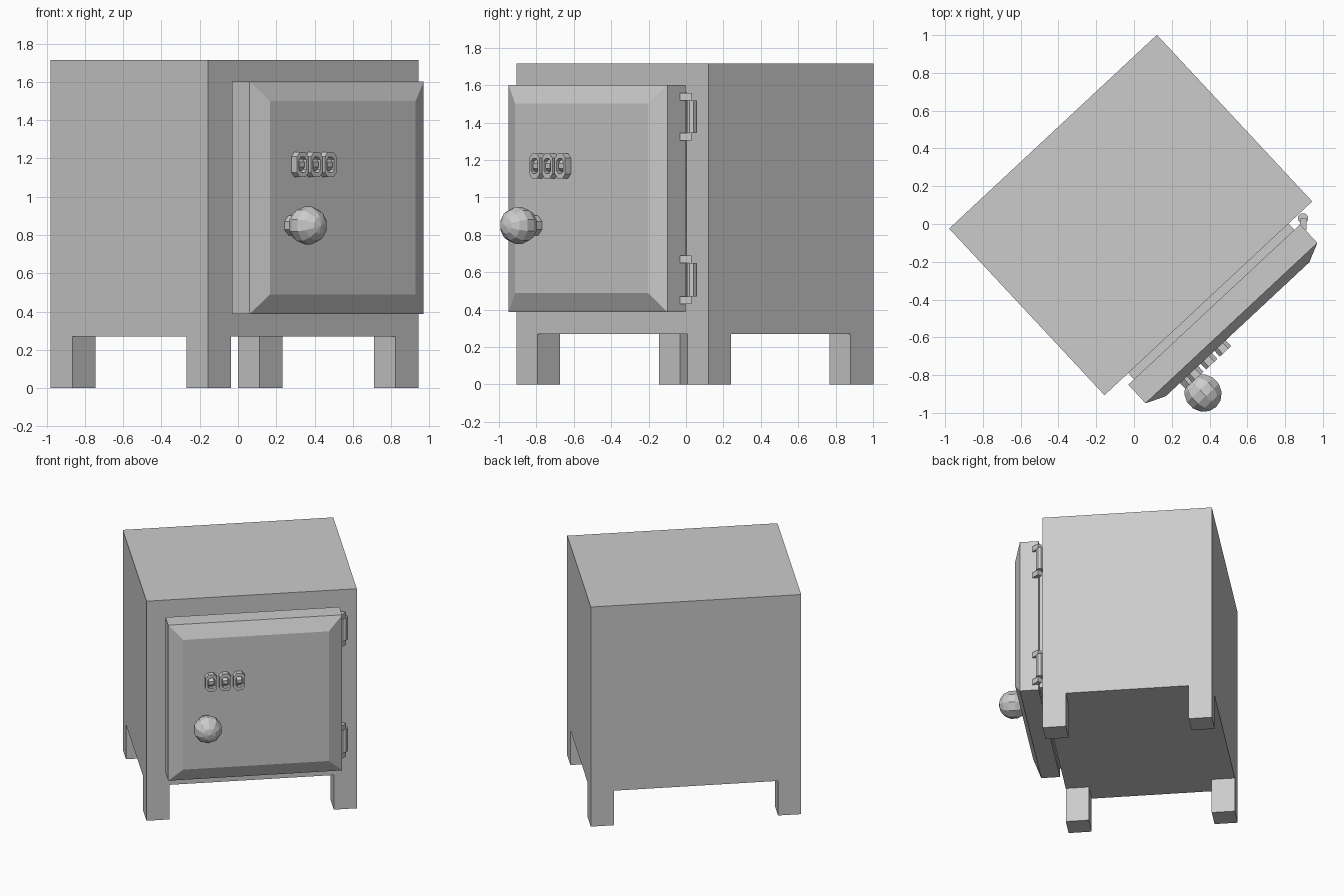
import bpy, bmesh, math
from mathutils import Matrix, Vector

if "Cube" in bpy.data.objects:
    bpy.data.objects.remove(bpy.data.objects["Cube"])

# The safe is modelled square-on, then turned 43 degrees
TURN = Matrix.Translation((-0.0175, 0.0475, 0)) @ Matrix.Rotation(math.radians(43), 4, 'Z')
W, D = 0.752, 0.603          # half width, half depth of the body
FRONT = -0.828               # front plane of the door panel
Y_AXIS = Matrix.Rotation(math.pi / 2, 4, 'X')


def finish(name, bm, turn=TURN):
    bm.transform(turn)
    bmesh.ops.recalc_face_normals(bm, faces=bm.faces)
    mesh = bpy.data.meshes.new(name)
    bm.to_mesh(mesh)
    bm.free()
    ob = bpy.data.objects.new(name, mesh)
    bpy.context.collection.objects.link(ob)
    return ob


def add_box(bm, lo, hi):
    lo, hi = Vector(lo), Vector(hi)
    m = Matrix.Translation((lo + hi) / 2) @ Matrix.Diagonal((*(hi - lo), 1))
    bmesh.ops.create_cube(bm, size=1, matrix=m)


def add_rod(bm, centre, radius, length, sides, rot=Matrix()):
    m = Matrix.Translation(centre) @ rot @ Matrix.Rotation(math.pi / sides, 4, 'Z')
    bmesh.ops.create_cone(bm, cap_ends=True, segments=sides, radius1=radius,
                          radius2=radius, depth=length, matrix=m)


def front_face(bm):
    return min(bm.faces, key=lambda f: f.calc_center_median().y)


# Body with four legs extruded from the corners of its underside
bm = bmesh.new()
add_box(bm, (-W, -D, 0.27), (W, D, 1.715))
leg = 0.165
for axis, half in (((1, 0, 0), W), ((0, 1, 0), D)):
    for s in (-1, 1):
        bmesh.ops.bisect_plane(bm, geom=bm.verts[:] + bm.edges[:] + bm.faces[:],
                               plane_co=Vector(axis) * s * (half - leg), plane_no=axis)
corners = []
for f in bm.faces:
    c = f.calc_center_median()
    if c.z < 0.28 and abs(c.x) > W - leg and abs(c.y) > D - leg:
        corners.append(f)
feet = bmesh.ops.extrude_discrete_faces(bm, faces=corners)['faces']
for f in feet:
    bmesh.ops.translate(bm, verts=f.verts, vec=(0, 0, -0.27))
finish("safe_body", bm)

# Door slab with a wide chamfer around its front panel
bm = bmesh.new()
add_box(bm, (-0.622, -0.782, 0.387), (0.622, -0.648, 1.602))
bm.normal_update()
bmesh.ops.inset_region(bm, faces=[front_face(bm)], thickness=0.143, depth=0)
bmesh.ops.translate(bm, verts=front_face(bm).verts, vec=(0, 0, 0))
panel = [v for v in bm.verts if v.co.y < -0.78 and abs(v.co.x) < 0.6]
for v in panel:
    v.co.y = FRONT
finish("door", bm)

# Door plug that fills the gap between door and body
bm = bmesh.new()
add_box(bm, (-0.58, -0.655, 0.43), (0.58, -0.58, 1.56))
finish("door_plug", bm)

# Knob and its stem
bm = bmesh.new()
bmesh.ops.create_uvsphere(bm, u_segments=10, v_segments=7, radius=0.102,
                          matrix=Matrix.Translation((-0.363, -0.95, 0.85)) @ Y_AXIS)
finish("knob", bm)
bm = bmesh.new()
add_rod(bm, (-0.363, -0.855, 0.85), 0.057, 0.1, 8, Y_AXIS)
finish("knob_stem", bm)

# Three combination dials: cut-corner frame, recessed window, number wheel
outline = [(0.041, 0.042), (0.02, 0.066), (-0.02, 0.066), (-0.041, 0.042),
           (-0.041, -0.042), (-0.02, -0.066), (0.02, -0.066), (0.041, -0.042)]
for i, x in enumerate((-0.325, -0.225, -0.125)):
    bm = bmesh.new()
    loops = []
    for scale, y in ((1, FRONT + 0.01), (1, -0.87), (0.62, -0.87), (0.62, -0.84)):
        loops.append([bm.verts.new((x + px * scale, y, 1.168 + pz * scale))
                      for px, pz in outline])
    for a, b in zip(loops, loops[1:]):
        for k in range(8):
            n = (k + 1) % 8
            bm.faces.new((a[k], a[n], b[n], b[k]))
    bm.faces.new(loops[0])
    bm.faces.new(loops[-1])
    finish(f"dial_frame_{i + 1}", bm)
    bm = bmesh.new()
    add_rod(bm, (x, -0.834, 1.168), 0.033, 0.036, 8, Matrix.Rotation(math.pi / 2, 4, 'Y'))
    finish(f"dial_wheel_{i + 1}", bm)

# Hinges: octagonal barrel held by two straps set across the door corner
for label, z0, z1 in (("lower", 0.43, 0.69), ("upper", 1.303, 1.557)):
    bm = bmesh.new()
    add_rod(bm, (0.895, 0.03, (z0 + z1) / 2), 0.028, z1 - z0 - 0.08, 8)
    finish(f"{label}_hinge_barrel", bm, Matrix())
    bm = bmesh.new()
    for z in (z0, z1 - 0.04):
        add_box(bm, (0.879, -0.032, z), (0.912, 0.03, z + 0.04))
    finish(f"{label}_hinge_straps", bm, Matrix())
